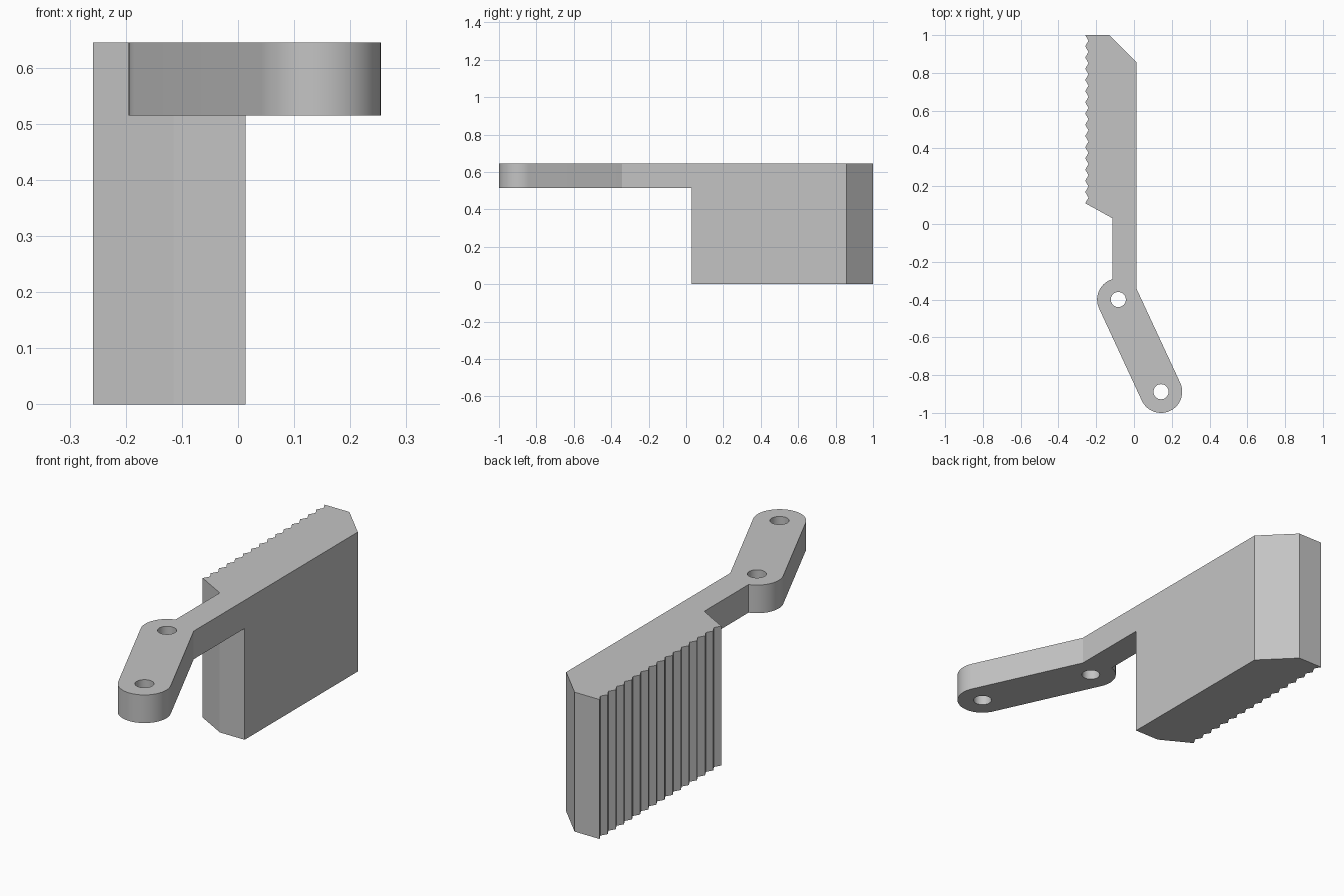
import bpy
import bmesh
from math import atan2, cos, sin, pi, radians

cube = bpy.data.objects.get("Cube")
if cube:
    bpy.data.objects.remove(cube, do_unlink=True)

HEIGHT = 0.645
ARM_BOTTOM = 0.515
SIDE_X = 0.013          # flat outer side of jaw and neck
TOOTH_X = -0.258        # tips of the teeth
NECK_X = -0.115
TEETH = 15
PIVOT, TIP = (-0.083, -0.4), (0.143, -0.888)
ROUND, HOLE = 0.112, 0.04


def arc(centre, radius, start, end, steps):
    return [(centre[0] + radius * cos(start + (end - start) * i / steps),
             centre[1] + radius * sin(start + (end - start) * i / steps))
            for i in range(steps + 1)]


def prism(name, outline, bottom, top):
    """Extrude a closed counter-clockwise outline straight up."""
    bm = bmesh.new()
    face = bm.faces.new([bm.verts.new((x, y, bottom)) for x, y in outline])
    extruded = bmesh.ops.extrude_face_region(bm, geom=[face], use_keep_orig=True)
    for v in extruded["geom"]:
        if isinstance(v, bmesh.types.BMVert):
            v.co.z = top
    bmesh.ops.recalc_face_normals(bm, faces=bm.faces)
    mesh = bpy.data.meshes.new(name)
    bm.to_mesh(mesh)
    bm.free()
    obj = bpy.data.objects.new(name, mesh)
    bpy.context.collection.objects.link(obj)
    return obj


def cut(obj, cutter):
    cutter.hide_render = True
    mod = obj.modifiers.new("cut", 'BOOLEAN')
    mod.operation = 'DIFFERENCE'
    mod.solver = 'EXACT'
    mod.object = cutter
    bpy.context.view_layer.objects.active = obj
    bpy.ops.object.modifier_apply(modifier=mod.name)
    bpy.data.objects.remove(cutter, do_unlink=True)


# Jaw outline: chamfered back corner, then the toothed edge
outline = [(SIDE_X, 0.857), (-0.13, 1.0)]
pitch = (1.0 - 0.11) / TEETH
for i in range(TEETH):
    y = 1.0 - i * pitch
    outline += [(TOOTH_X, y), (TOOTH_X + 0.017, y - pitch / 2)]
outline += [(TOOTH_X, 0.11), (NECK_X, 0.031)]

# Neck and angled rounded lever
lean = atan2(TIP[0] - PIVOT[0], PIVOT[1] - TIP[1])
join = pi / 2 + atan2(PIVOT[0] - NECK_X, 0.107)
outline += arc(PIVOT, ROUND, join, pi + lean, 14)
outline += arc(TIP, ROUND, pi + lean, 2 * pi + lean, 28)
outline.append((SIDE_X, -0.342))

body = prism("toothed_jaw_arm", outline, 0, HEIGHT)

# Clear the space under the arm, then drill both pin holes
cut(body, prism("arm_clearance",
                [(-1, -2), (1, -2), (1, 0.03), (-1, 0.03)], -1, ARM_BOTTOM))
for centre in (PIVOT, TIP):
    cut(body, prism("pin_hole", arc(centre, HOLE, 0, 2 * pi, 32)[:-1], -1, 1))

# Plain grey finish
grey = bpy.data.materials.new("plain_grey")
grey.use_nodes = True
colour = (0.55, 0.55, 0.55, 1)
grey.diffuse_color = colour
grey.node_tree.nodes["Principled BSDF"].inputs["Base Color"].default_value = colour
body.data.materials.clear()
body.data.materials.append(grey)

bpy.ops.object.select_all(action='DESELECT')
body.select_set(True)
bpy.context.view_layer.objects.active = body
bpy.ops.object.shade_smooth_by_angle(angle=radians(20))
